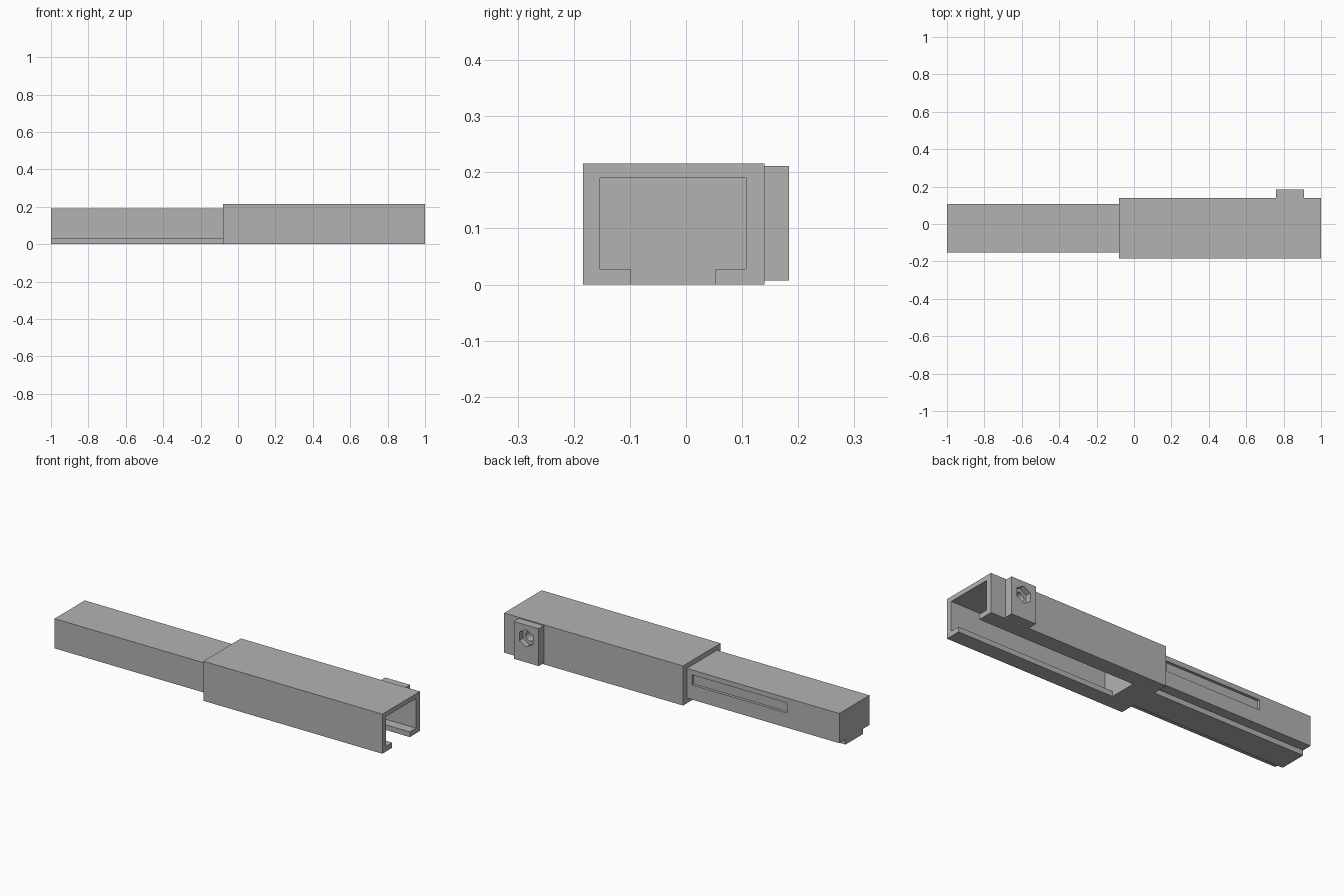
import bpy
import bmesh
import math
from mathutils import Matrix

cube = bpy.data.objects.get("Cube")
if cube:
    bpy.data.objects.remove(cube, do_unlink=True)

grey = bpy.data.materials.new("plain grey")
grey.use_nodes = True
colour = (0.45, 0.45, 0.45, 1)
grey.diffuse_color = colour
grey.node_tree.nodes["Principled BSDF"].inputs["Base Color"].default_value = colour


def finish(name, bm):
    bmesh.ops.recalc_face_normals(bm, faces=bm.faces)
    mesh = bpy.data.meshes.new(name)
    bm.to_mesh(mesh)
    bm.free()
    mesh.materials.append(grey)
    obj = bpy.data.objects.new(name, mesh)
    bpy.context.collection.objects.link(obj)
    return obj


def extrude_x(name, profile, x0, x1):
    """Sweep a (y, z) outline along x."""
    bm = bmesh.new()
    face = bm.faces.new([bm.verts.new((x0, y, z)) for y, z in profile])
    new = bmesh.ops.extrude_face_region(bm, geom=[face])["geom"]
    verts = [v for v in new if isinstance(v, bmesh.types.BMVert)]
    bmesh.ops.translate(bm, verts=verts, vec=(x1 - x0, 0, 0))
    return finish(name, bm)


def box(name, x0, x1, y0, y1, z0, z1):
    return extrude_x(name, [(y0, z0), (y1, z0), (y1, z1), (y0, z1)], x0, x1)


def prism_y(name, sides, radius, x, z, y0, y1):
    """Regular prism along y with a corner pointing up."""
    bm = bmesh.new()
    bmesh.ops.create_cone(bm, cap_ends=True, segments=sides, radius1=radius,
                          radius2=radius, depth=y1 - y0)
    turn = Matrix.Rotation(math.pi / 2, 4, "X")
    bmesh.ops.transform(bm, verts=bm.verts,
                        matrix=Matrix.Translation((x, (y0 + y1) / 2, z)) @ turn)
    return finish(name, bm)


def cut(target, cutter):
    mod = target.modifiers.new("cut", "BOOLEAN")
    mod.operation = "DIFFERENCE"
    mod.solver = "EXACT"
    mod.object = cutter
    cutter.hide_render = True
    cutter.hide_viewport = True
    cutter.display_type = "WIRE"


# Shared sizes of the sliding fit
FRONT, BACK, TOP = -0.184, 0.14, 0.216
IN_FRONT, IN_BACK, IN_TOP = -0.153, 0.107, 0.19
SLOT_FRONT, SLOT_BACK, LIP = -0.099, 0.053, 0.028

# Outer channel, open at the end and slotted underneath
sleeve = extrude_x("outer_channel", [
    (FRONT, 0), (SLOT_FRONT, 0), (SLOT_FRONT, LIP), (IN_FRONT, LIP),
    (IN_FRONT, IN_TOP), (IN_BACK, IN_TOP), (IN_BACK, LIP), (SLOT_BACK, LIP),
    (SLOT_BACK, 0), (BACK, 0), (BACK, TOP), (FRONT, TOP)], -0.08, 1)

# Sliding bar with a narrower foot
bar = extrude_x("sliding_bar", [
    (SLOT_FRONT, 0), (SLOT_BACK, 0), (SLOT_BACK, LIP), (IN_BACK, LIP),
    (IN_BACK, IN_TOP), (IN_FRONT, IN_TOP), (IN_FRONT, LIP),
    (SLOT_FRONT, LIP)], -1, 0.05)

# Shallow stop groove on the back of the bar
cut(bar, box("groove_cutter", -0.685, -0.11, 0.092, 0.13, 0.108, 0.163))

# Clamp block with a hexagonal nut pocket and a bolt hole
block = box("clamp_block", 0.76, 0.91, BACK, 0.184, 0.007, 0.211)
cut(block, prism_y("nut_pocket_cutter", 6, 0.047, 0.835, 0.139, 0.154, 0.22))
bolt = prism_y("bolt_hole_cutter", 24, 0.026, 0.835, 0.139, 0.08, 0.17)
cut(block, bolt)
cut(sleeve, bolt)
